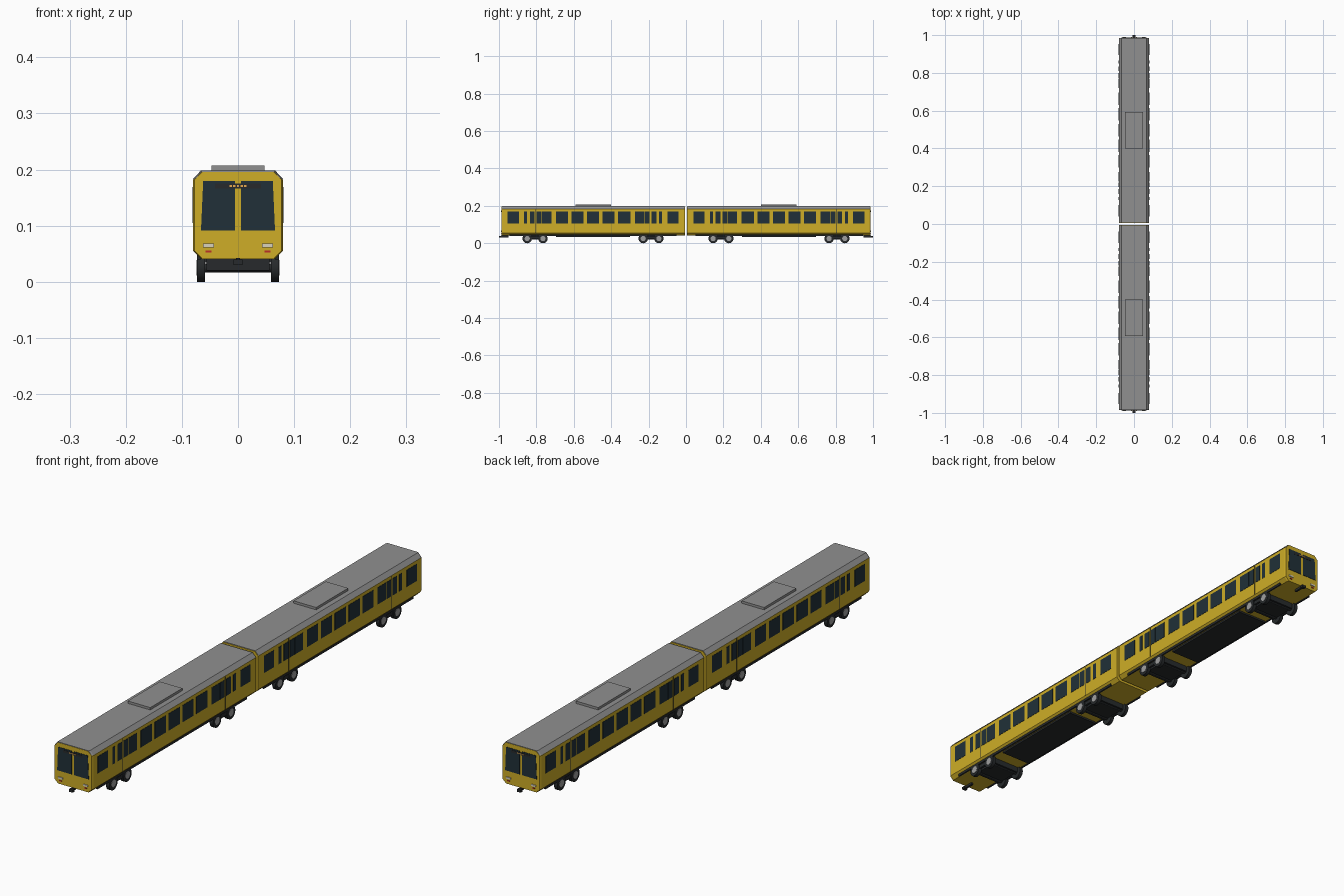
import bpy, bmesh, math
from mathutils import Matrix, Vector

if "Cube" in bpy.data.objects:
    bpy.data.objects.remove(bpy.data.objects["Cube"])


def mat(name, r, g, b):
    m = bpy.data.materials.new(name)
    m.diffuse_color = (r, g, b, 1)
    m.use_nodes = True
    m.node_tree.nodes["Principled BSDF"].inputs["Base Color"].default_value = m.diffuse_color
    return m


YELLOW = mat("yellow_paint", 0.62, 0.42, 0.02)
GLASS = mat("dark_glass", 0.015, 0.03, 0.04)
BLACK = mat("black", 0.02, 0.023, 0.025)
ROOF = mat("roof_grey", 0.28, 0.28, 0.28)
HUB = mat("hub_grey", 0.35, 0.35, 0.35)
LAMP = mat("headlamp", 0.7, 0.65, 0.5)
RED = mat("tail_red", 0.5, 0.03, 0.02)
AMBER = mat("amber", 0.8, 0.4, 0.08)


def finish(name, bm, material, s):
    # s = -1 turns the car half a turn so its cab faces the front
    if s < 0:
        bmesh.ops.rotate(bm, verts=bm.verts, matrix=Matrix.Rotation(math.pi, 3, 'Z'))
    bmesh.ops.recalc_face_normals(bm, faces=bm.faces)
    me = bpy.data.meshes.new(name)
    bm.to_mesh(me)
    bm.free()
    ob = bpy.data.objects.new(name, me)
    bpy.context.collection.objects.link(ob)
    me.materials.append(material)
    return ob


def add_box(bm, x0, x1, y0, y1, z0, z1):
    m = Matrix.Translation(((x0 + x1) / 2, (y0 + y1) / 2, (z0 + z1) / 2))
    m = m @ Matrix.Diagonal((x1 - x0, y1 - y0, z1 - z0, 1))
    bmesh.ops.create_cube(bm, size=1, matrix=m)


def boxes(name, material, s, items):
    bm = bmesh.new()
    for b in items:
        add_box(bm, *b)
    return finish(name, bm, material, s)


def loft(name, material, s, profile, sections):
    # xz profile carried through (y, x scale) sections
    bm = bmesh.new()
    rings = [[bm.verts.new((x * k, y, z)) for x, z in profile] for y, k in sections]
    n = len(profile)
    for a, b in zip(rings, rings[1:]):
        for i in range(n):
            bm.faces.new((a[i], a[(i + 1) % n], b[(i + 1) % n], b[i]))
    bm.faces.new(rings[0])
    bm.faces.new(rings[-1])
    return finish(name, bm, material, s)


def cylinders(name, material, s, items, segs=20):
    # each item: centre x, y, z, radius, width along x
    bm = bmesh.new()
    for x, y, z, r, w in items:
        m = Matrix.Translation((x, y, z)) @ Matrix.Rotation(math.pi / 2, 4, 'Y')
        bmesh.ops.create_cone(bm, cap_ends=True, segments=segs, radius1=r, radius2=r, depth=w, matrix=m)
    ob = finish(name, bm, material, s)
    for p in ob.data.polygons:
        p.use_smooth = len(p.vertices) == 4
    return ob


MID = 0.497
BODY = [(-0.066, 0.041), (0.066, 0.041), (0.08, 0.055), (0.08, 0.182),
        (0.066, 0.196), (-0.066, 0.196), (-0.08, 0.182), (-0.08, 0.055)]
ROOF_PROFILE = [(-0.0805, 0.183), (-0.0665, 0.198), (0.0665, 0.198), (0.0805, 0.183),
                (0.065, 0.193), (-0.065, 0.193)]


def build_car(s, tag):
    n = lambda part: tag + "_" + part

    # body shell and roof
    loft(n("body"), YELLOW, s, BODY, [(0.006, 1), (0.979, 1), (0.986, 0.965)])
    loft(n("roof"), ROOF, s, ROOF_PROFILE, [(0.008, 1), (0.979, 1), (0.985, 0.965)])
    boxes(n("roof_unit"), ROOF, s, [(-0.047, 0.047, 0.4, 0.592, 0.196, 0.207)])

    # side windows, symmetric about the car middle: (offset, width)
    half = [(0.0, 0.066), (0.083, 0.066), (0.166, 0.066), (0.248, 0.05),
            (0.289, 0.026), (0.325, 0.026), (0.361, 0.016), (0.427, 0.06)]
    wins, seams = [], []
    for side in (-1, 1):
        x = side * 0.0795
        for o, w in half:
            for e in ((1,) if o == 0 else (-1, 1)):
                y = MID + e * o
                wins.append((x - 0.0015, x + 0.0015, y - w / 2, y + w / 2, 0.105, 0.169))
        # door seams
        for e in (-1, 1):
            y = MID + e * 0.307
            seams.append((x - 0.001, x + 0.001, y - 0.001, y + 0.001, 0.056, 0.18))
    boxes(n("side_windows"), GLASS, s, wins)
    boxes(n("door_seams"), BLACK, s, seams)

    # cab windscreens, display and lamps
    for side, lab in ((-1, "left"), (1, "right")):
        pane = [(side * 0.005, 0.091), (side * 0.066, 0.091), (side * 0.062, 0.18), (side * 0.005, 0.18)]
        loft(n(lab + "_windscreen"), GLASS, s, pane, [(0.984, 1), (0.9875, 1)])
    boxes(n("display"), BLACK, s, [(-0.041, 0.041, 0.984, 0.9885, 0.166, 0.175)])
    boxes(n("display_dots"), AMBER, s,
          [(k * 0.0065 - 0.002, k * 0.0065 + 0.002, 0.987, 0.9895, 0.169, 0.1725) for k in range(-2, 3)])
    boxes(n("headlamps"), LAMP, s,
          [(c - 0.0095, c + 0.0095, 0.984, 0.989, 0.061, 0.068) for c in (-0.0525, 0.0525)])
    boxes(n("tail_lamps"), RED, s,
          [(c - 0.005, c + 0.005, 0.984, 0.988, 0.052, 0.056) for c in (-0.0525, 0.0525)])

    # coupler
    boxes(n("coupler"), BLACK, s, [(-0.004, 0.004, 0.95, 0.99, 0.032, 0.042),
                                   (-0.008, 0.008, 0.988, 1.0, 0.03, 0.04)])

    # underframe and sills
    boxes(n("underframe"), BLACK, s, [(-0.062, 0.062, 0.3, 0.695, 0.034, 0.044)])
    boxes(n("sills"), BLACK, s, [(c - 0.003, c + 0.003, 0.05, 0.945, 0.039, 0.049) for c in (-0.07, 0.07)])

    # bogies
    wheels, hubs, axles, frames = [], [], [], []
    for c in (0.187, 0.807):
        frames += [(-0.056, 0.056, c - 0.055, c + 0.055, 0.02, 0.043)]
        for y in (c - 0.042, c + 0.042):
            axles.append((0, y, 0.025, 0.008, 0.13))
            for side in (-1, 1):
                wheels.append((side * 0.066, y, 0.025, 0.025, 0.014))
                hubs.append((side * 0.0725, y, 0.025, 0.014, 0.003))
        frames += [(side * 0.066 - 0.004, side * 0.066 + 0.004, c - 0.04, c + 0.04, 0.022, 0.036)
                   for side in (-1, 1)]
    boxes(n("bogie_frames"), BLACK, s, frames)
    cylinders(n("axles"), BLACK, s, axles, 12)
    cylinders(n("wheels"), BLACK, s, wheels)
    cylinders(n("wheel_hubs"), HUB, s, hubs, 16)


build_car(-1, "front_car")
build_car(1, "rear_car")
